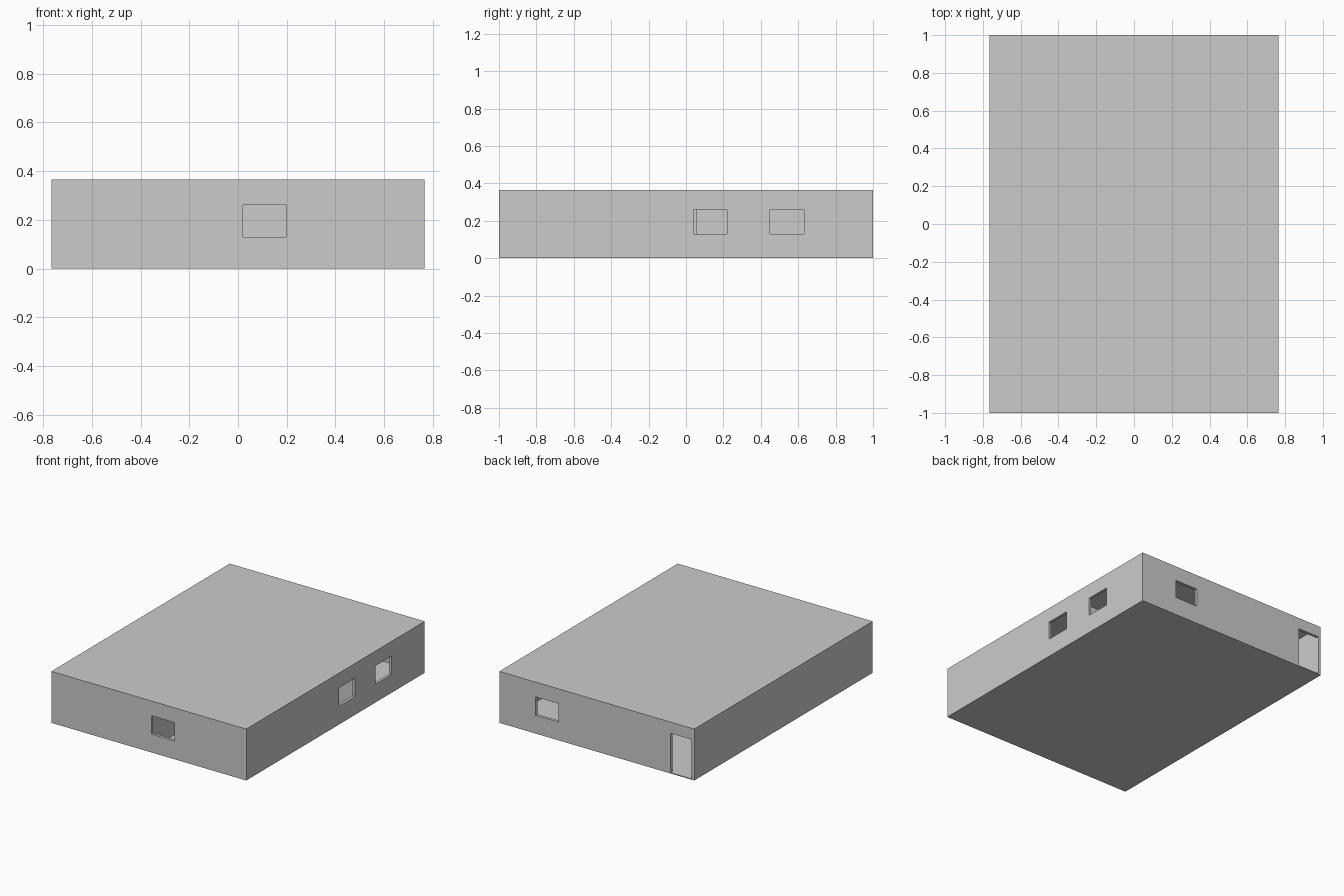
import bpy

if "Cube" in bpy.data.objects:
    bpy.data.objects.remove(bpy.data.objects["Cube"])

T = 0.02                       # wall thickness
X, Y = 0.765, 1.0              # outer half sizes
Z0, Z1, H = 0.006, 0.355, 0.365


def box(name, x0, x1, y0, y1, z0, z1):
    bpy.ops.mesh.primitive_cube_add(
        size=1, location=((x0 + x1) / 2, (y0 + y1) / 2, (z0 + z1) / 2))
    ob = bpy.context.object
    ob.name = name
    ob.scale = (x1 - x0, y1 - y0, z1 - z0)
    bpy.ops.object.transform_apply(location=False, rotation=False, scale=True)
    return ob


def wall(name, axis, pos, a, b, openings=()):
    """Wall along an axis from a to b; openings are (start, end, bottom, top)."""
    def piece(label, s, e, lo, hi, pad=0.0):
        p0, p1 = pos - pad, pos + T + pad
        if axis == 'x':
            return box(label, s, e, p0, p1, lo, hi)
        return box(label, p0, p1, s, e, lo, hi)

    ob = piece(name, a, b, Z0, Z1)
    for s, e, lo, hi in openings:
        cutter = piece("opening_cutter", s, e, lo, hi, 0.01)
        cutter.hide_render = True
        mod = ob.modifiers.new("opening", 'BOOLEAN')
        mod.operation = 'DIFFERENCE'
        mod.solver = 'EXACT'
        mod.object = cutter
        bpy.context.view_layer.objects.active = ob
        bpy.ops.object.modifier_apply(modifier=mod.name)
        bpy.data.objects.remove(cutter, do_unlink=True)
    return ob


def window(s):
    return (s, s + 0.18, 0.13, 0.26)


def door(s):
    return (s, s + 0.165, Z0 - 0.003, 0.285)


# Floor and flat roof
box("floor", -X, X, -Y, Y, 0, Z0)
box("roof", -X, X, -Y, Y, Z1, H)

# Outer walls
wall("front_wall", 'x', -Y, -X, X, [window(0.02)])
wall("back_wall", 'x', Y - T, -X, X, [window(0.30), door(-0.745)])
wall("right_wall", 'y', X - T, -Y + T, Y - T, [window(0.04), window(0.45)])
wall("left_wall", 'y', -X, -Y + T, Y - T)

# Inner partitions: front room, back room and the hall along the left
wall("room_divider", 'x', 0.23, -0.21, X - T, [door(-0.19)])
wall("front_room_wall", 'y', -0.025, -Y + T, 0.23, [door(0.06)])
wall("back_room_wall", 'y', -0.21, 0.25, Y - T)
